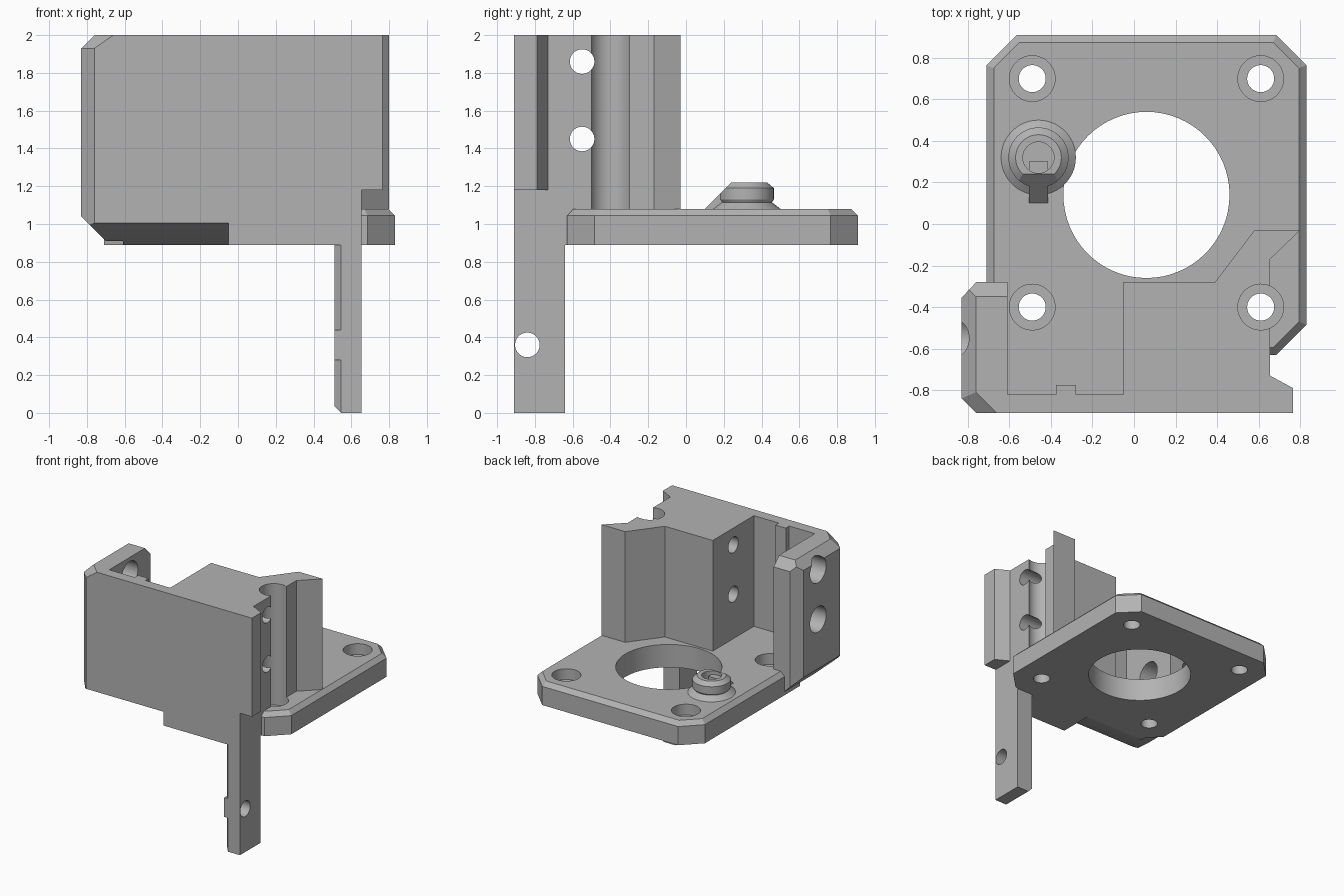
import bpy, bmesh, math
from mathutils import Vector

cube = bpy.data.objects.get("Cube")
if cube:
    bpy.data.objects.remove(cube, do_unlink=True)

grey = bpy.data.materials.new("plain_grey")
grey.use_nodes = True
COLOUR = (0.45, 0.45, 0.45, 1)
grey.diffuse_color = COLOUR
grey.node_tree.nodes["Principled BSDF"].inputs["Base Color"].default_value = COLOUR

FLOOR, TOP, BOTTOM = 1.08, 2.0, 0.89


def finish(name, bm):
    bmesh.ops.recalc_face_normals(bm, faces=bm.faces)
    mesh = bpy.data.meshes.new(name)
    bm.to_mesh(mesh)
    bm.free()
    mesh.materials.append(grey)
    obj = bpy.data.objects.new(name, mesh)
    bpy.context.collection.objects.link(obj)
    return obj


def loft(name, rings, slices=()):
    """Skin closed rings of points, cap both ends, then cut off planes."""
    bm = bmesh.new()
    loops = [[bm.verts.new(p) for p in ring] for ring in rings]
    for a, b in zip(loops, loops[1:]):
        for i in range(len(a)):
            j = (i + 1) % len(a)
            bm.faces.new((a[i], a[j], b[j], b[i]))
    bm.faces.new(loops[0][::-1])
    bm.faces.new(loops[-1])
    bmesh.ops.recalc_face_normals(bm, faces=bm.faces)
    for point, normal in slices:
        cut = bmesh.ops.bisect_plane(bm, geom=bm.verts[:] + bm.edges[:] + bm.faces[:],
                                     plane_co=point, plane_no=Vector(normal).normalized(),
                                     clear_outer=True)
        edges = [e for e in cut["geom_cut"] if isinstance(e, bmesh.types.BMEdge)]
        bmesh.ops.edgeloop_fill(bm, edges=edges)
    return finish(name, bm)


def prism(name, outline, z0, z1, slices=()):
    return loft(name, [[(x, y, z) for x, y in outline] for z in (z0, z1)], slices)


def box(name, x0, x1, y0, y1, z0, z1, slices=()):
    return prism(name, [(x0, y0), (x1, y0), (x1, y1), (x0, y1)], z0, z1, slices)


def circle(r, n=64):
    return [(r * math.cos(2 * math.pi * i / n), r * math.sin(2 * math.pi * i / n)) for i in range(n)]


def hole_z(x, y, r, z0, z1):
    return prism("cutter", [(x + u, y + v) for u, v in circle(r)], z0, z1)


def hole_x(y, z, r, x0, x1):
    return loft("cutter", [[(x, y + u, z + v) for u, v in circle(r)] for x in (x0, x1)])


def carve(obj, cutters):
    bpy.context.view_layer.objects.active = obj
    for cutter in cutters:
        cutter.hide_render = True
        mod = obj.modifiers.new("cut", 'BOOLEAN')
        mod.operation, mod.solver, mod.object = 'DIFFERENCE', 'EXACT', cutter
        bpy.ops.object.modifier_apply(modifier=mod.name)
        bpy.data.objects.remove(cutter, do_unlink=True)


def octagon(inset, z):
    x0, x1, y0, y1 = -0.71 + inset, 0.83 - inset, -0.63 + inset, 0.91 - inset
    c = 0.145 - inset * 0.586
    return [(x, y, z) for x, y in (
        (x0 + c, y0), (x1 - c, y0), (x1, y0 + c), (x1, y1 - c),
        (x1 - c, y1), (x0 + c, y1), (x0, y1 - c), (x0, y0 + c))]


# Motor plate with large bore and four counterbored screw holes
plate = loft("base_plate", [octagon(0, BOTTOM), octagon(0, 1.045), octagon(0.035, FLOOR)])
screws = [(x, y) for x in (-0.49, 0.61) for y in (-0.40, 0.70)]
carve(plate, [hole_z(0.06, 0.14, 0.40, 0.8, 1.2)]
      + [hole_z(x, y, 0.065, 0.8, 1.2) for x, y in screws]
      + [hole_z(x, y, 0.11, 0.99, 1.2) for x, y in screws])

# Floor in front of the plate: sloped underside on one half, flat on the other
slope = [(-0.91, 1.005), (-0.63, BOTTOM), (-0.52, BOTTOM), (-0.52, FLOOR), (-0.91, FLOOR)]
loft("sloped_floor", [[(x, y, z) for y, z in slope] for x in (-0.61, -0.05)])
box("flat_floor", -0.05, 0.655, -0.91, -0.52, BOTTOM, FLOOR)

# Thin front wall with a small rib inside
box("front_wall", -0.61, -0.05, -0.91, -0.82, FLOOR, TOP)
box("wall_rib", -0.375, -0.28, -0.82, -0.775, FLOOR, TOP)

# Thick clamp block with screw channel and cross holes
block = prism("clamp_block", [(-0.05, -0.91), (0.655, -0.91), (0.655, -0.17), (0.80, -0.03),
                              (0.58, -0.03), (0.39, -0.28), (-0.05, -0.28)], FLOOR, TOP)
HOLES = (1.45, 1.86)
carve(block, [hole_z(0.61, -0.40, 0.11, 1.0, 2.1)]
      + [hole_x(-0.55, z, 0.065, -0.2, 0.9) for z in HOLES])
prism("wall_lip", [(0.655, -0.91), (0.765, -0.91), (0.765, -0.79), (0.655, -0.73)], 1.18, TOP)

# Bevelled side flange with two wide access holes
flange = prism("side_flange", [(-0.61, -0.91), (-0.76, -0.91), (-0.83, -0.84),
                               (-0.83, -0.355), (-0.76, -0.28), (-0.61, -0.28)], 0.91, TOP,
               [((-0.83, 0, 1.93), (-1, 0, 1)),
                ((0, -0.28, 1.93), (0, 1, 1)),
                ((-0.76, -0.91, 1.93), (-1, -1, 1.43)),
                ((-0.83, 0, 1.04), (-1, 0, -1)),
                ((0, -0.91, 1.005), (0, -0.115, -0.28))])
carve(flange, [hole_x(-0.55, z, 0.106, -1, -0.5) for z in HOLES])

# Hanging leg: front edge chamfered except around the screw hole
leg = box("hanging_leg", 0.51, 0.655, -0.91, -0.64, 0, BOTTOM, [((0.51, 0, 0.035), (-1, 0, -1))])
edge = [(0.49, -0.93), (0.565, -0.93), (0.49, -0.855)]
carve(leg, [hole_x(-0.84, 0.36, 0.065, 0.4, 0.8),
            prism("cutter", edge, 0.44, 0.95), prism("cutter", edge, -0.1, 0.28)])

# Hollow peg with a flared foot and a sloped tail
KX, KY = -0.46, 0.32
profile = [(0.18, 1.075), (0.18, 1.08), (0.135, 1.115), (0.145, 1.13), (0.145, 1.19),
           (0.11, 1.22), (0.075, 1.22), (0.075, 1.15)]
ramp = [((0, 0.10, FLOOR), (0, -1, 1))]
loft("peg", [[(KX + u, KY + v, z) for u, v in circle(r)] for r, z in profile], ramp)
box("peg_tail", KX - 0.045, KX + 0.045, 0.09, 0.3, FLOOR - 0.01, 1.19, ramp)

# Smooth round walls, crisp edges
for obj in bpy.context.scene.objects:
    obj.select_set(obj.type == 'MESH')
bpy.context.view_layer.objects.active = plate
bpy.ops.object.shade_smooth_by_angle(angle=math.radians(25))
